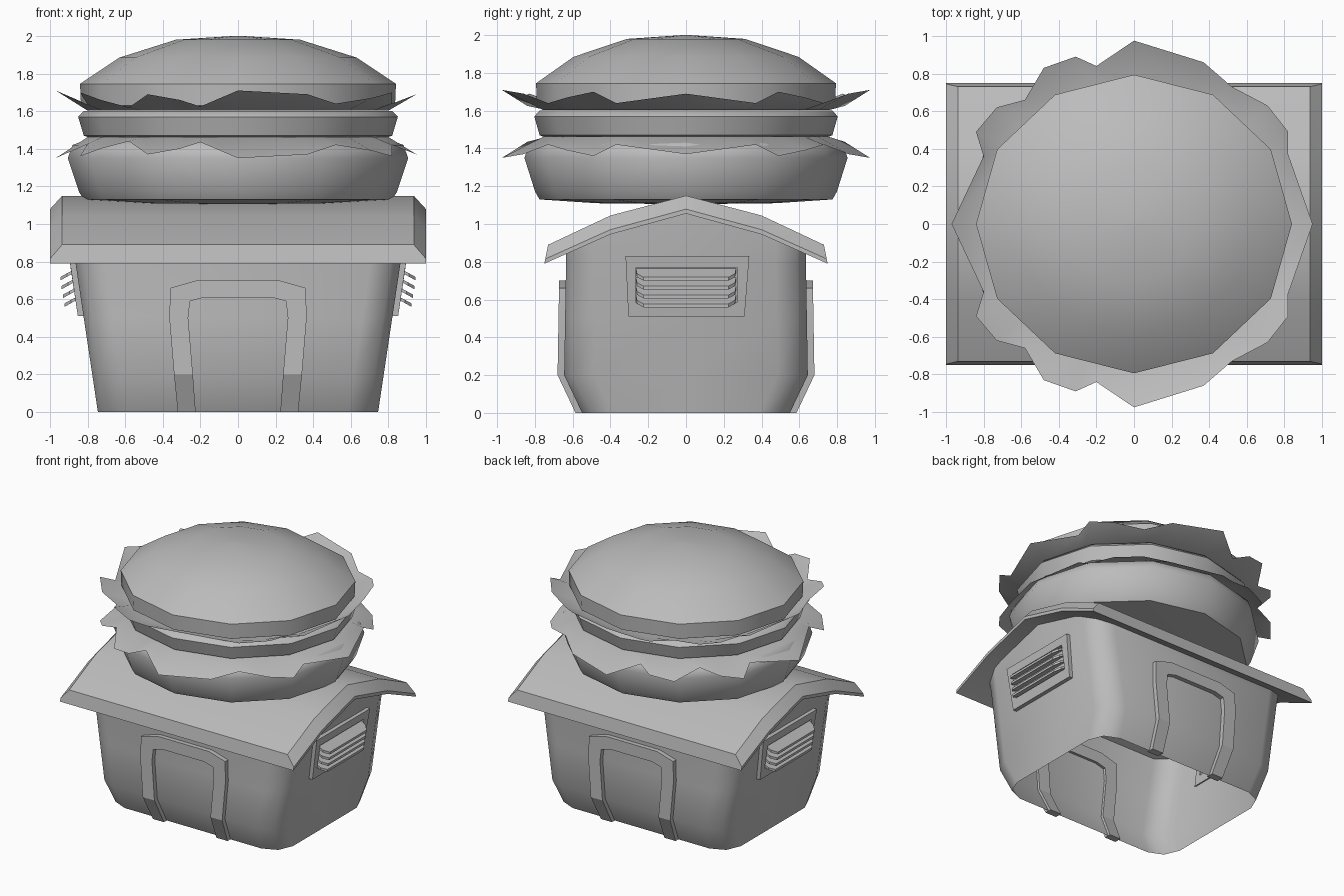
import bpy
from math import cos, sin, pi, radians

cube = bpy.data.objects.get("Cube")
if cube:
    bpy.data.objects.remove(cube, do_unlink=True)

grey = bpy.data.materials.new("plain_grey")
grey.use_nodes = True
COLOR = (0.5, 0.5, 0.5, 1)
grey.diffuse_color = COLOR
grey.node_tree.nodes["Principled BSDF"].inputs["Base Color"].default_value = COLOR


def make(name, verts, faces, angle=40, fix=True):
    mesh = bpy.data.meshes.new(name)
    mesh.from_pydata(verts, [], faces)
    mesh.materials.append(grey)
    obj = bpy.data.objects.new(name, mesh)
    bpy.context.collection.objects.link(obj)
    bpy.ops.object.select_all(action="DESELECT")
    obj.select_set(True)
    bpy.context.view_layer.objects.active = obj
    if fix:
        bpy.ops.object.mode_set(mode="EDIT")
        bpy.ops.mesh.select_all(action="SELECT")
        bpy.ops.mesh.normals_make_consistent(inside=False)
        bpy.ops.object.mode_set(mode="OBJECT")
    bpy.ops.object.shade_smooth_by_angle(angle=radians(angle))
    return obj


def loft(name, rings, caps=True, closed=False, angle=40):
    """Join equal loops of points into a skin."""
    n, m = len(rings[0]), len(rings)
    verts = [p for ring in rings for p in ring]
    faces = []
    for k in range(m if closed else m - 1):
        a, b = k * n, (k + 1) % m * n
        faces += [(a + i, a + (i + 1) % n, b + (i + 1) % n, b + i) for i in range(n)]
    if caps and not closed:
        faces += [tuple(range(n)), tuple(range((m - 1) * n, m * n))]
    return make(name, verts, faces, angle)


def lerp(table, t):
    for (a, u), (b, v) in zip(table, table[1:]):
        if t <= b:
            return u + (v - u) * (t - a) / (b - a)
    return table[-1][1]


# Roof profile and wall slopes
ROOF_TOP = [(0, 1.15), (0.4, 1.045), (0.73, 0.89)]
ROOF_LOW = [(0, 1.055), (0.4, 0.945), (0.75, 0.79)]
WALL_Y = [(0, 0.55), (0.2, 0.645), (0.8, 0.635), (1.1, 0.635)]
WALL_X = [(0, 0.745), (0.8, 0.865), (1.1, 0.9)]


# House walls: chamfered plan, open underneath, tops following the roof
def plan(z, top=False):
    hx, hy, c = lerp(WALL_X, z), lerp(WALL_Y, z), 0.16
    half = [(hx, 0), (hx, hy - c), (hx - c * 0.3, hy - c * 0.3), (hx - c, hy)]
    pts = half + [(-x, y) for x, y in half[::-1]]
    pts += [(-x, -y) for x, y in half[1:]] + [(x, -y) for x, y in half[:0:-1]]
    return [(x, y, lerp(ROOF_LOW, abs(y)) + 0.02 if top else z) for x, y in pts]


loft("house_walls", [plan(0), plan(0.2), plan(0.5), plan(0.8), plan(0.95, True)],
     caps=False, angle=50)


# Roof with bevelled gable ends
def mirrored(profile):
    return [(-y, z) for y, z in profile[:0:-1]] + profile


top, low = mirrored(ROOF_TOP), mirrored(ROOF_LOW)
mid = [(a + (c - a) * 0.75, b + (d - b) * 0.75) for (a, b), (c, d) in zip(top, low)]
sections = [(-1, mid), (-0.935, top), (0.935, top), (1, mid)]
loft("roof", [[(x, y, z) for y, z in upper + low[::-1]] for x, upper in sections], angle=35)


# Door surrounds, front and back
def mirror_path(path):
    return path + [(-x, z) for x, z in path[::-1]]


outer = mirror_path([(0.32, 0), (0.34, 0.2), (0.365, 0.5), (0.36, 0.66), (0.22, 0.7)])
inner = mirror_path([(0.225, 0), (0.24, 0.2), (0.265, 0.5), (0.255, 0.59), (0.18, 0.61)])
for side, label in ((-1, "front"), (1, "back")):
    rings = []
    for (ox, oz), (ix, iz) in zip(outer, inner):
        oy, iy = lerp(WALL_Y, oz), lerp(WALL_Y, iz)
        rings.append([(ox, side * (oy - 0.02), oz), (ox, side * (oy + 0.035), oz),
                      (ix, side * (iy + 0.035), iz), (ix, side * (iy - 0.02), iz)])
    loft(label + "_door_frame", rings, angle=25)

# Side vents: tapered frame with sloping louvres
frame_out = [(-0.32, 0.83), (0.335, 0.83), (0.31, 0.51), (-0.305, 0.51)]
frame_in = [(-0.265, 0.77), (0.27, 0.77), (0.27, 0.585), (-0.265, 0.585)]
for side, label in ((-1, "right"), (1, "left")):
    def on_wall(y, z, out):
        return (side * (lerp(WALL_X, z) + out), y, z)

    rings = []
    for o, i in zip(frame_out, frame_in):
        rings.append([on_wall(*o, -0.01), on_wall(*o, 0.03),
                      on_wall(*i, 0.03), on_wall(*i, -0.01)])
    loft(label + "_vent_frame", rings, closed=True, angle=25)
    for k in range(4):
        z = 0.765 - 0.047 * k
        x = lerp(WALL_X, z)
        shape = [(-0.265, 0), (-0.26, 0.05), (-0.225, 0.085),
                 (0.225, 0.085), (0.26, 0.05), (0.265, 0)]
        rings = [[(side * (x + d), y, z - 0.55 * d + dz) for y, d in shape]
                 for dz in (0, -0.018)]
        loft(f"{label}_vent_louvre_{k + 1}", rings, angle=25)


# Round food layers: twelve-sided, slightly oval
def disc(name, profile, angle=50):
    rings = [[(r * cos(i * pi / 6), r * 0.945 * sin(i * pi / 6), z) for i in range(12)]
             for r, z in profile]
    return loft(name, rings, angle=angle)


disc("bottom_bun", [(0.02, 1.105), (0.5, 1.11), (0.82, 1.13), (0.845, 1.17),
                    (0.905, 1.35), (0.88, 1.42), (0.8, 1.45)])
disc("patty", [(0.78, 1.455), (0.82, 1.47), (0.85, 1.57), (0.82, 1.6)])
disc("top_bun", [(0.78, 1.605), (0.835, 1.63), (0.84, 1.745), (0.63, 1.885),
                 (0.33, 1.98), (0.02, 2.0)])

# Ragged leaves: half outline mirrored front to back, drooping or curling up
EDGE = [(0.95, 0, 1.69), (0.82, 0.37, 1.64), (0.82, 0.49, 1.70), (0.71, 0.63, 1.67),
        (0.52, 0.73, 1.64), (0.37, 0.86, 1.69), (0, 0.975, 1.71), (-0.2, 0.84, 1.625),
        (-0.31, 0.89, 1.66), (-0.48, 0.83, 1.69), (-0.58, 0.66, 1.62),
        (-0.73, 0.62, 1.66), (-0.84, 0.49, 1.70), (-0.8, 0.36, 1.635), (-0.97, 0, 1.71)]
edge = EDGE + [(x, -y, z) for x, y, z in EDGE[-2:0:-1]]


def leaf(name, flip):
    rim = [(x, y, 3.06 - z if flip else z) for x, y, z in edge]
    base = 1.462 if flip else 1.603
    root = []
    for x, y, z in edge:
        length = ((x / 0.8) ** 2 + (y / 0.755) ** 2) ** 0.5
        root.append((x / length, y / length, base))
    n = len(rim)
    verts = root + rim + [(0, 0, base)]
    faces = [(i, n + i, n + (i + 1) % n, (i + 1) % n) for i in range(n)]
    faces += [(i, (i + 1) % n, 2 * n) for i in range(n)]
    make(name, verts, faces, angle=40)


leaf("upper_leaf", False)
leaf("lower_leaf", True)
